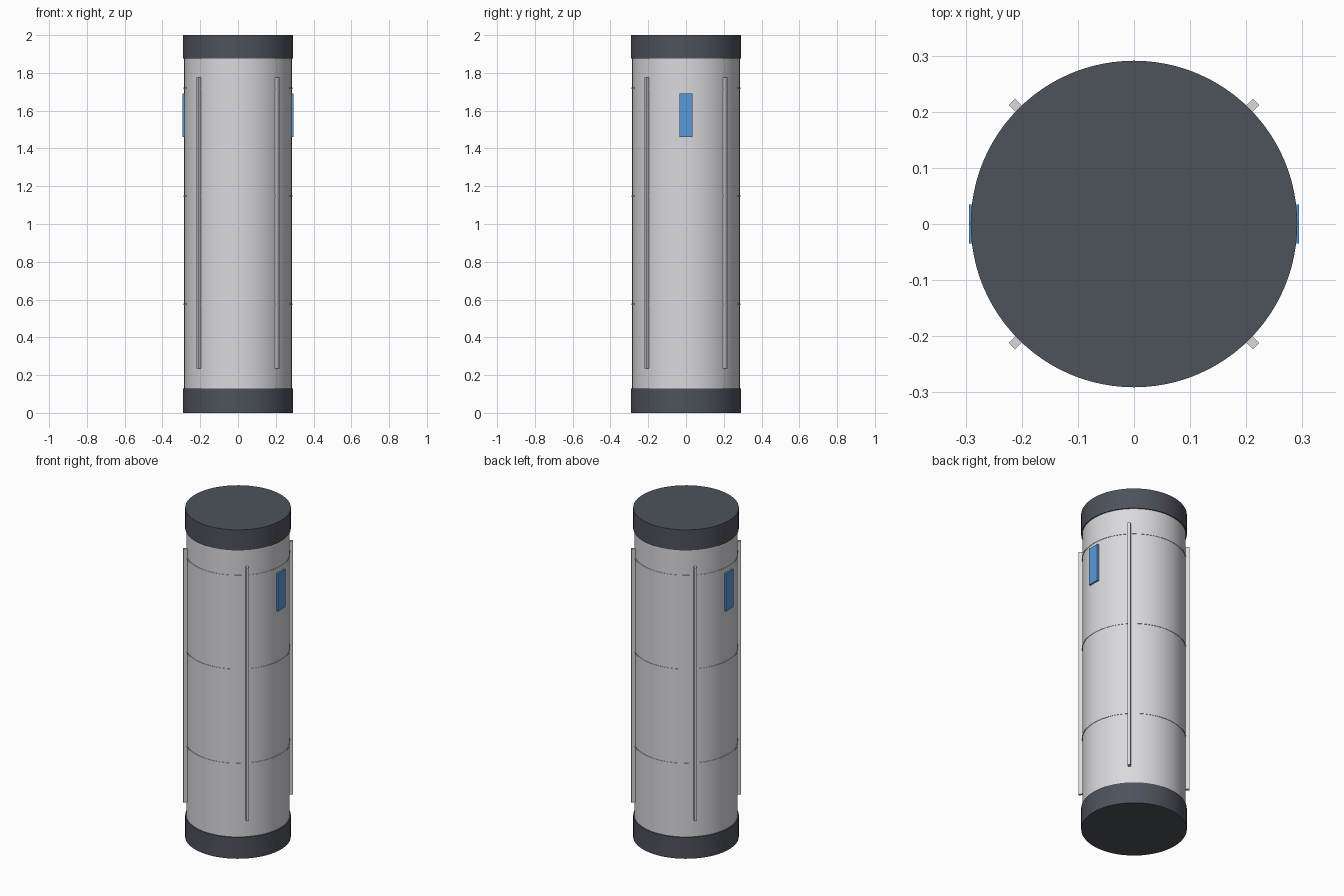
import bpy
import math

cube = bpy.data.objects.get("Cube")
if cube:
    bpy.data.objects.remove(cube, do_unlink=True)


def make_material(name, rgb):
    mat = bpy.data.materials.new(name)
    mat.use_nodes = True
    colour = (*rgb, 1.0)
    mat.diffuse_color = colour
    mat.node_tree.nodes["Principled BSDF"].inputs["Base Color"].default_value = colour
    return mat


hull_grey = make_material("hull_light_grey", (0.70, 0.70, 0.73))
cap_grey = make_material("cap_dark_grey", (0.075, 0.085, 0.105))
glass_blue = make_material("window_blue", (0.10, 0.32, 0.70))


def cylinder(name, radius, bottom, top, mat):
    bpy.ops.mesh.primitive_cylinder_add(
        vertices=96, radius=radius, depth=top - bottom,
        location=(0, 0, (bottom + top) / 2))
    obj = bpy.context.object
    obj.name = name
    obj.data.materials.append(mat)
    bpy.ops.object.shade_smooth_by_angle(angle=math.radians(30))


def radial_box(name, angle, inner, outer, width, bottom, top, mat):
    """Upright box standing out from the hull at the given angle."""
    mid = (inner + outer) / 2
    bpy.ops.mesh.primitive_cube_add(
        size=1,
        location=(mid * math.cos(angle), mid * math.sin(angle), (bottom + top) / 2),
        rotation=(0, 0, angle))
    obj = bpy.context.object
    obj.name = name
    obj.scale = (outer - inner, width, top - bottom)
    obj.data.materials.append(mat)


# Hull and end caps
cylinder("hull", 0.285, 0.10, 1.90, hull_grey)
cylinder("bottom_cap", 0.291, 0, 0.13, cap_grey)
cylinder("top_cap", 0.291, 1.875, 2, cap_grey)

# Thin seam rings around the hull
for i, z in enumerate((0.575, 1.147, 1.718)):
    cylinder(f"seam_ring_{i + 1}", 0.2875, z - 0.004, z + 0.004, hull_grey)

# Four long conduits on the diagonals
for i in range(4):
    radial_box(f"conduit_{i + 1}", math.radians(45 + 90 * i),
               0.278, 0.3075, 0.016, 0.235, 1.775, hull_grey)

# Window on each side
for side, angle in (("left", 0), ("right", math.pi)):
    radial_box(f"{side}_window", angle, 0.277, 0.294, 0.07, 1.46, 1.69, glass_blue)
